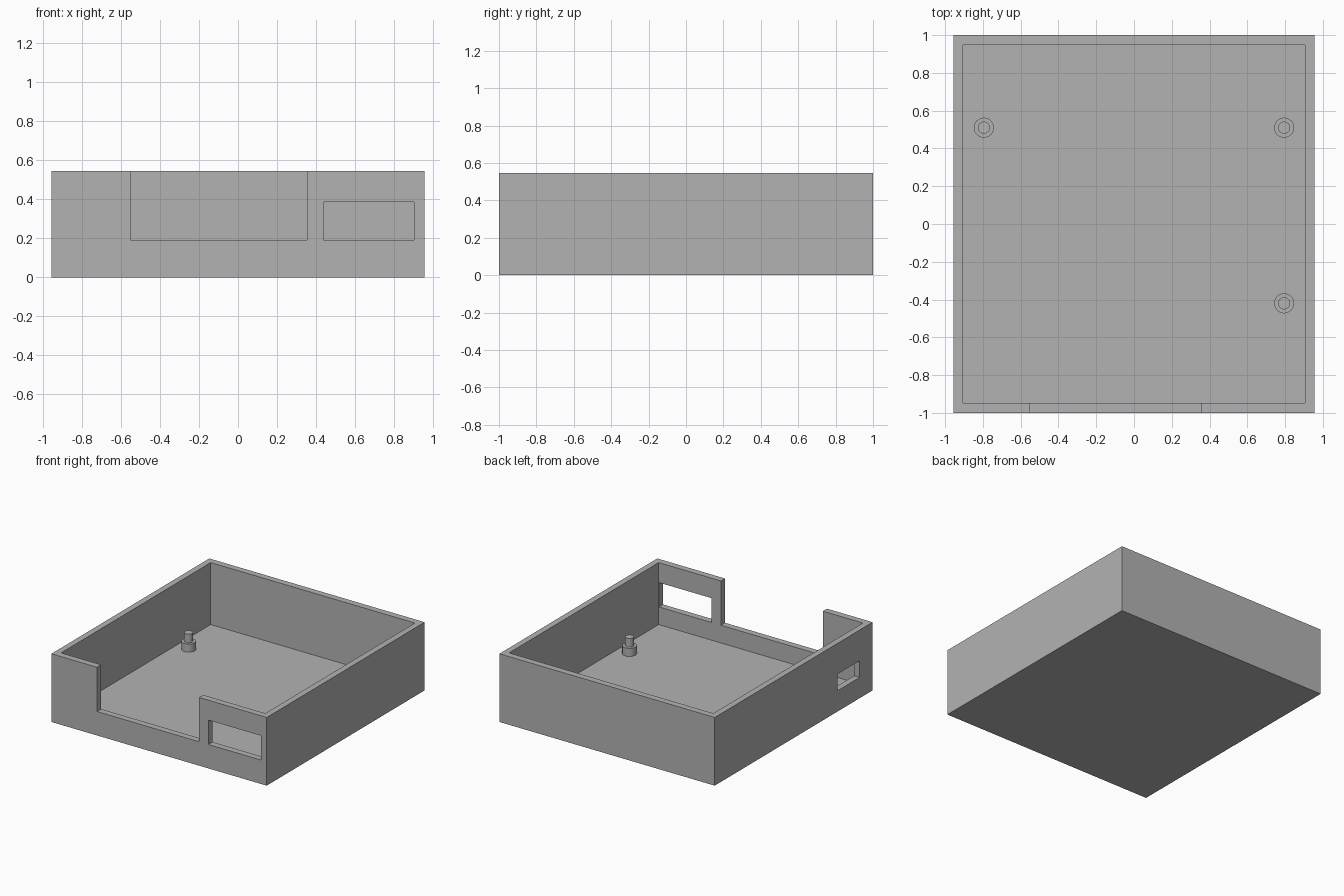
import bpy
import bmesh
from mathutils import Matrix, Vector

if "Cube" in bpy.data.objects:
    bpy.data.objects.remove(bpy.data.objects["Cube"], do_unlink=True)

HALF_X, HALF_Y, HEIGHT = 0.955, 1.0, 0.547
WALL, FLOOR = 0.052, 0.05

grey = bpy.data.materials.new("mid_grey")
grey.use_nodes = True
colour = (0.45, 0.45, 0.45, 1)
grey.diffuse_color = colour
grey.node_tree.nodes["Principled BSDF"].inputs["Base Color"].default_value = colour


def add_object(name, bm):
    mesh = bpy.data.meshes.new(name)
    bm.to_mesh(mesh)
    bm.free()
    mesh.materials.append(grey)
    obj = bpy.data.objects.new(name, mesh)
    bpy.context.scene.collection.objects.link(obj)
    return obj


def box(name, low, high):
    low, high = Vector(low), Vector(high)
    bm = bmesh.new()
    bmesh.ops.create_cube(bm, size=1)
    bmesh.ops.scale(bm, vec=high - low, verts=bm.verts)
    bmesh.ops.translate(bm, vec=(low + high) / 2, verts=bm.verts)
    return add_object(name, bm)


def cut(target, cutter):
    """Subtract the cutter, apply the result and discard the cutter."""
    cutter.hide_render = True
    mod = target.modifiers.new("cut", "BOOLEAN")
    mod.operation = "DIFFERENCE"
    mod.solver = "EXACT"
    mod.object = cutter
    bpy.context.view_layer.objects.active = target
    bpy.ops.object.modifier_apply(modifier=mod.name)
    bpy.data.objects.remove(cutter, do_unlink=True)


def post(name, x, y):
    """Stepped standoff: a wide foot and a narrow locating pin."""
    profile = [(0.053, FLOOR - 0.01), (0.053, 0.115), (0.032, 0.115), (0.032, 0.185)]
    sides = 32
    bm = bmesh.new()
    rings = []
    for radius, z in profile:
        ring = bmesh.ops.create_circle(bm, segments=sides, radius=radius,
                                       matrix=Matrix.Translation((x, y, z)))
        rings.append(ring["verts"])
    for a, b in zip(rings, rings[1:]):
        for i in range(sides):
            j = (i + 1) % sides
            bm.faces.new((a[i], a[j], b[j], b[i]))
    bm.faces.new(rings[-1])
    bm.faces.new(rings[0])
    bmesh.ops.recalc_face_normals(bm, faces=bm.faces)
    obj = add_object(name, bm)
    bpy.ops.object.select_all(action="DESELECT")
    obj.select_set(True)
    bpy.context.view_layer.objects.active = obj
    bpy.ops.object.shade_smooth_by_angle()


# Open tray
tray = box("tray", (-HALF_X, -HALF_Y, 0), (HALF_X, HALF_Y, HEIGHT))
inner_x, inner_y = HALF_X - WALL + 0.003, HALF_Y - WALL
cut(tray, box("cavity", (-inner_x, -inner_y, FLOOR), (inner_x, inner_y, 1)))

# Openings: front notch, front window, side port
cut(tray, box("front_notch", (-0.55, -1.1, 0.192), (0.355, -0.9, 1)))
cut(tray, box("front_window", (0.438, -1.1, 0.192), (0.903, -0.9, 0.387)))
cut(tray, box("side_port", (-1.1, -0.835, 0.167), (-0.85, -0.555, 0.3)))

# Board posts
post("post_back_right", -0.795, 0.51)
post("post_back_left", 0.795, 0.51)
post("post_front_left", 0.795, -0.42)
